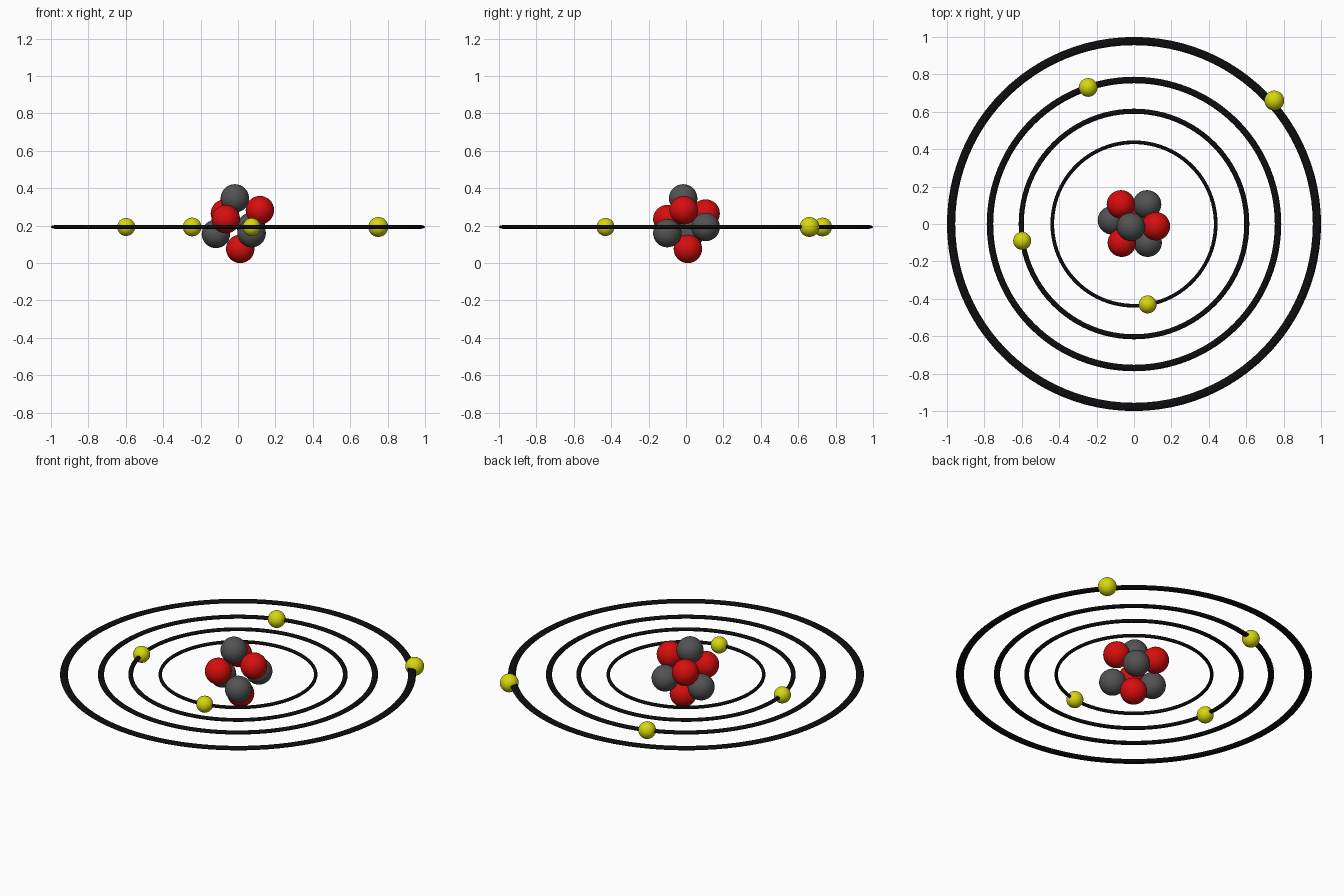
import bpy

if "Cube" in bpy.data.objects:
    bpy.data.objects.remove(bpy.data.objects["Cube"])

RING_Z = 0.193


def material(name, rgb):
    m = bpy.data.materials.new(name)
    m.diffuse_color = (*rgb, 1.0)
    m.use_nodes = True
    m.node_tree.nodes["Principled BSDF"].inputs["Base Color"].default_value = m.diffuse_color
    return m


red = material("red", (0.68, 0.004, 0.004))
grey = material("dark grey", (0.085, 0.085, 0.085))
yellow = material("yellow", (0.68, 0.68, 0.004))
black = material("black", (0.004, 0.004, 0.004))


def finish(name, mat):
    ob = bpy.context.object
    ob.name = name
    ob.data.materials.append(mat)
    bpy.ops.object.shade_smooth()
    return ob


def ball(name, location, radius, mat):
    bpy.ops.mesh.primitive_uv_sphere_add(segments=32, ring_count=16,
                                         radius=radius, location=location)
    return finish(name, mat)


# Nucleus: four red and four grey balls
protons = [(0.117, -0.012, 0.283), (-0.07, 0.105, 0.265),
           (-0.065, -0.10, 0.235), (0.012, 0.01, 0.076)]
neutrons = [(-0.017, -0.015, 0.346), (-0.118, 0.02, 0.156),
            (0.073, -0.10, 0.16), (0.07, 0.105, 0.193)]
for i, p in enumerate(protons):
    ball(f"proton_{i + 1}", p, 0.076, red)
for i, p in enumerate(neutrons):
    ball(f"neutron_{i + 1}", p, 0.076, grey)

# Orbit rings: one thin torus widened in the plane, same height
for i, r in enumerate((0.437, 0.603, 0.77, 0.978)):
    bpy.ops.mesh.primitive_torus_add(major_segments=96, minor_segments=12,
                                     major_radius=1.0, minor_radius=0.0225,
                                     location=(0, 0, RING_Z))
    ring = finish(f"orbit_ring_{i + 1}", black)
    ring.scale = (r, r, 0.44)

# Electrons, one on each ring
for i, (x, y, r) in enumerate([(0.073, -0.43, 0.048), (-0.598, -0.09, 0.048),
                               (-0.245, 0.73, 0.05), (0.75, 0.66, 0.053)]):
    ball(f"electron_{i + 1}", (x, y, RING_Z), r, yellow)
